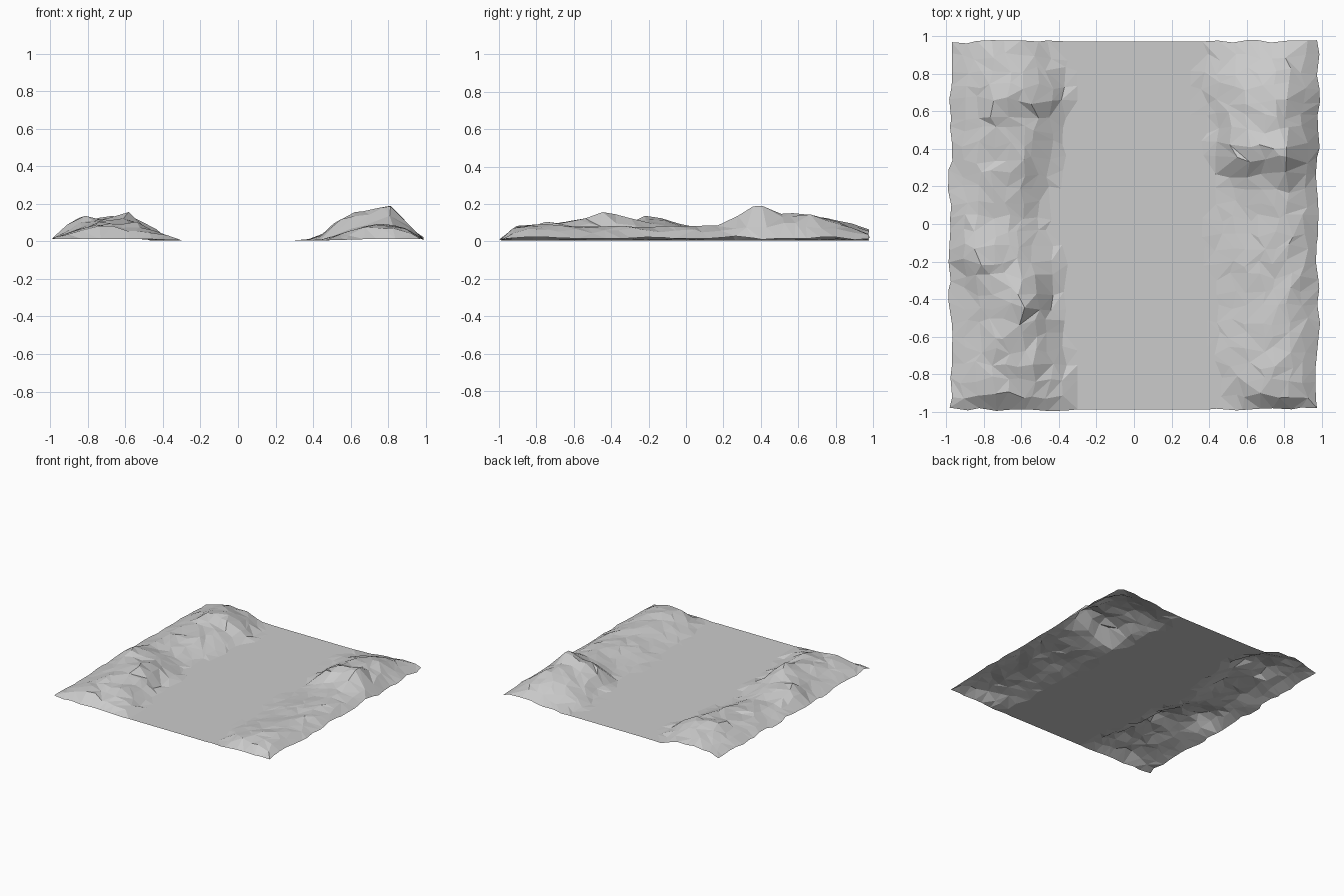
import bpy, bmesh, random
from mathutils import noise, Vector

if "Cube" in bpy.data.objects:
    bpy.data.objects.remove(bpy.data.objects["Cube"])

random.seed(7)
FLOOR = 0.006      # height of the flat valley floor
INNER = 0.30       # where the ridges meet the floor
EDGE = 0.98        # mean position of the ragged outer border
SHIFT = -0.008     # small offset of the sheet along y

# Ridge stations: y, foot, inner crest, outer crest (distances from x = 0),
# height of inner crest, height of outer crest
LEFT = [(-.99, .33, .50, .80, .015, .02), (-.90, .31, .42, .76, .06, .09),
        (-.75, .36, .55, .76, .105, .085), (-.60, .38, .55, .70, .105, .11),
        (-.44, .44, .58, .72, .155, .11), (-.33, .44, .58, .76, .15, .10),
        (-.22, .37, .58, .84, .09, .14), (-.10, .44, .66, .85, .09, .13),
        (.02, .50, .65, .82, .06, .075), (.20, .46, .63, .80, .08, .08),
        (.40, .39, .57, .78, .09, .09), (.57, .38, .55, .74, .09, .115),
        (.68, .35, .50, .70, .135, .135), (.82, .40, .55, .72, .09, .115),
        (.99, .48, .58, .80, .05, .06)]
RIGHT = [(-.99, .50, .62, .80, .01, .015), (-.90, .52, .64, .86, .07, .10),
         (-.75, .44, .62, .80, .07, .10), (-.60, .45, .65, .82, .07, .09),
         (-.40, .48, .70, .85, .07, .08), (-.20, .42, .64, .85, .06, .085),
         (.00, .45, .65, .84, .06, .09), (.15, .48, .66, .82, .06, .095),
         (.23, .45, .62, .80, .06, .10), (.32, .42, .56, .80, .11, .18),
         (.40, .41, .54, .81, .14, .185), (.50, .42, .57, .81, .13, .155),
         (.70, .38, .62, .79, .12, .145), (.82, .35, .62, .80, .08, .105),
         (.99, .45, .70, .90, .025, .04)]


def station(table, y):
    """Interpolate foot, crests and heights at y."""
    y = max(table[0][0], min(table[-1][0], y))
    for a, b in zip(table, table[1:]):
        if y <= b[0]:
            t = (y - a[0]) / (b[0] - a[0])
            return [p + (q - p) * t for p, q in zip(a[1:], b[1:])]


def ridge_height(table, d, y, sign):
    """Height of a ridge at distance d from the middle."""
    foot, crest_in, crest_out, h_in, h_out = station(table, y)
    if d <= foot:
        return FLOOR
    edge = 0.016 + 0.012 * noise.noise(Vector((sign * 3, y * 6, 1)))
    rough = 1 + 0.3 * noise.noise(Vector((sign * d * 9, y * 9, 4)))
    if d < crest_in:
        t = (d - foot) / (crest_in - foot)
        return FLOOR + (h_in * min(rough, 1.08) - FLOOR) * t
    if d <= crest_out:
        t = (d - crest_in) / (crest_out - crest_in)
        return (h_in + (h_out - h_in) * t) * min(rough, 1.03)
    t = min(1, (d - crest_out) / (EDGE - crest_out)) ** 1.2
    return max(0.003, h_out * min(rough, 1.05) * (1 - t) + edge * t)


def build_ridge(name, table, sign, cols=9, rows=25):
    """Jittered faceted sheet for one rocky side."""
    bm = bmesh.new()
    grid = []
    for j in range(rows + 1):
        row = []
        for i in range(cols + 1):
            d = INNER + (EDGE - INNER) * i / cols
            y = -EDGE + 2 * EDGE * j / rows + SHIFT
            border_x, border_y = i == cols, j in (0, rows)
            if i > 0:
                d += random.uniform(-1, 1) * (0.012 if border_x else 0.024)
                y += random.uniform(-1, 1) * (0.010 if border_y else 0.024)
            z = ridge_height(table, d, y, sign)
            if j == 0:
                z = min(z, 0.012)
            if i == 0:
                z = FLOOR
            row.append(bm.verts.new((sign * d, y, z)))
        grid.append(row)
    for j in range(rows):
        for i in range(cols):
            a, b = grid[j][i], grid[j][i + 1]
            c, e = grid[j + 1][i + 1], grid[j + 1][i]
            tris = ((a, b, c), (a, c, e)) if random.random() < .5 else ((a, b, e), (b, c, e))
            for t in tris:
                bm.faces.new(t if sign > 0 else t[::-1])
    finish(bm, name)


def finish(bm, name):
    me = bpy.data.meshes.new(name)
    bm.to_mesh(me)
    bm.free()
    bpy.context.collection.objects.link(bpy.data.objects.new(name, me))


# Rocky ridges on both sides
build_ridge("left_ridge", LEFT, -1)
build_ridge("right_ridge", RIGHT, 1)

# Flat valley floor between them
bm = bmesh.new()
bmesh.ops.create_grid(bm, x_segments=4, y_segments=25, size=1)
for v in bm.verts:
    v.co = (v.co.x * INNER, v.co.y * EDGE + SHIFT, FLOOR)
finish(bm, "valley_floor")
